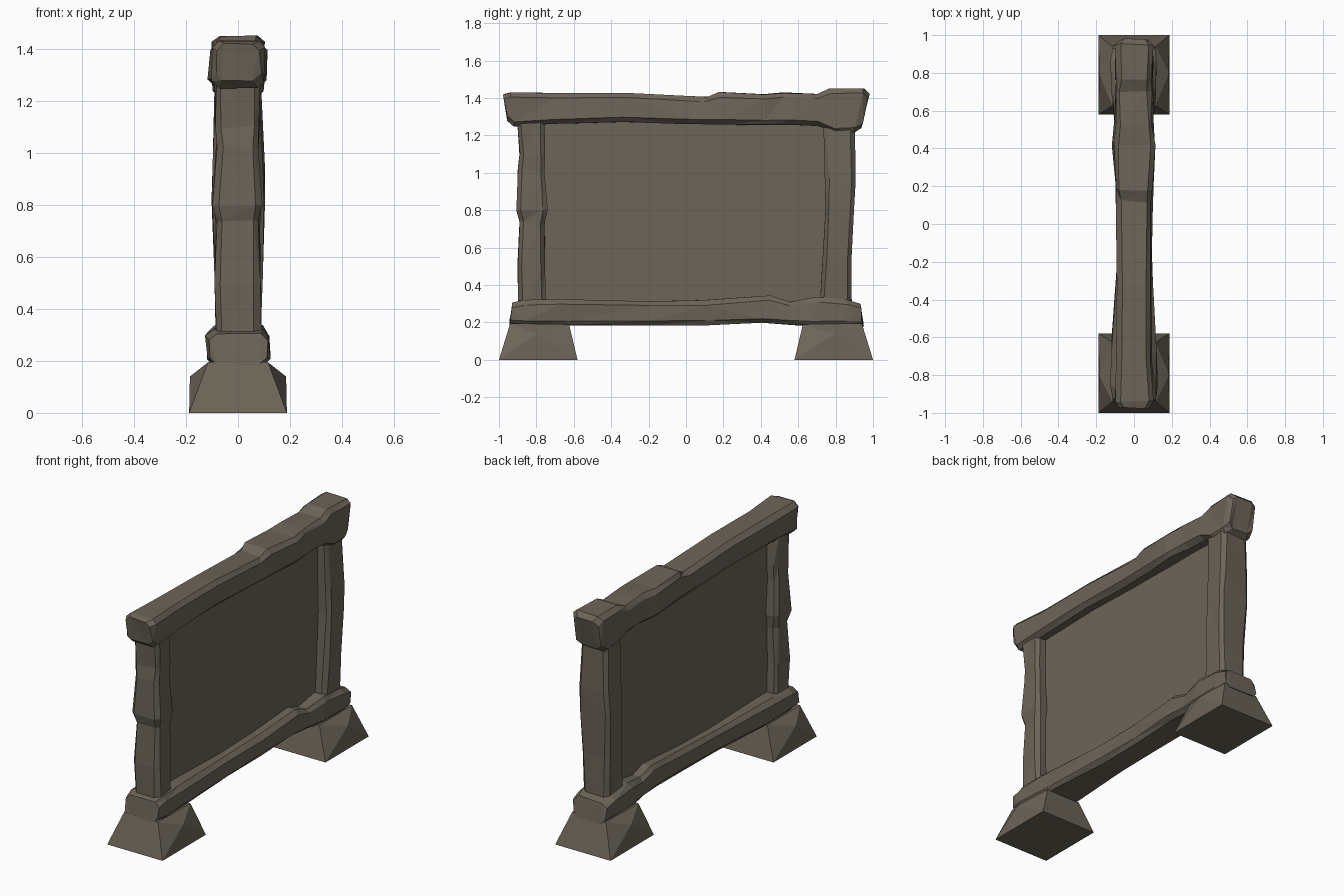
import bpy, bmesh, random
from mathutils import Vector

random.seed(4)

stone = bpy.data.materials.new("grey brown stone")
stone.diffuse_color = (0.15, 0.128, 0.098, 1)


def finish(name, bm):
    bmesh.ops.recalc_face_normals(bm, faces=bm.faces[:])
    me = bpy.data.meshes.new(name)
    bm.to_mesh(me)
    bm.free()
    me.materials.append(stone)
    ob = bpy.data.objects.new(name, me)
    bpy.context.collection.objects.link(ob)
    return ob


def beam(name, stations, upright=False, chamfer=0.025, rough=0.006):
    """Rough hewn beam: chamfered rings at (pos at low side, pos at high side, low, high, half width)."""
    bm = bmesh.new()
    rings = []
    for a0, a1, lo, hi, w in stations:
        c = chamfer
        outline = [(-w + c, lo), (w - c, lo), (w, lo + c), (w, hi - c),
                   (w - c, hi), (-w + c, hi), (-w, hi - c), (-w, lo + c)]
        ring = []
        for x, v in outline:
            a = a0 + (a1 - a0) * (v - lo) / (hi - lo)
            x += random.uniform(-rough, rough)
            v += random.uniform(-rough, rough) * 0.5
            a += random.uniform(-rough, rough)
            ring.append(bm.verts.new((x, v, a) if upright else (x, a, v)))
        rings.append(ring)
    for r, s in zip(rings, rings[1:]):
        for i in range(8):
            j = (i + 1) % 8
            bm.faces.new((r[i], r[j], s[j], s[i]))
    bm.faces.new(rings[0])
    bm.faces.new(rings[-1])
    bmesh.ops.triangulate(bm, faces=bm.faces[:])
    return finish(name, bm)


# Top rail, with raised broken lumps
beam("top_rail", [
    (-0.955, -0.975, 1.28, 1.42, 0.085), (-0.92, -0.94, 1.25, 1.43, 0.10),
    (-0.72, -0.70, 1.262, 1.425, 0.09), (-0.34, -0.32, 1.27, 1.425, 0.09),
    (0.0, 0.12, 1.262, 1.408, 0.092), (0.22, 0.18, 1.26, 1.43, 0.10),
    (0.42, 0.42, 1.255, 1.418, 0.112), (0.58, 0.52, 1.255, 1.428, 0.10),
    (0.71, 0.70, 1.25, 1.42, 0.098), (0.79, 0.77, 1.215, 1.45, 0.095),
    (0.90, 0.95, 1.215, 1.45, 0.10), (0.935, 0.98, 1.24, 1.425, 0.08)])

# Bottom rail, wider over the feet
beam("bottom_rail", [
    (-0.945, -0.93, 0.185, 0.305, 0.11), (-0.86, -0.86, 0.185, 0.32, 0.122),
    (-0.60, -0.70, 0.185, 0.325, 0.115), (-0.20, -0.20, 0.182, 0.315, 0.092),
    (0.12, 0.10, 0.188, 0.318, 0.092), (0.40, 0.45, 0.198, 0.342, 0.10),
    (0.56, 0.55, 0.188, 0.312, 0.10), (0.66, 0.70, 0.182, 0.335, 0.118),
    (0.86, 0.86, 0.182, 0.322, 0.122), (0.945, 0.93, 0.18, 0.30, 0.11)])

# Side posts
beam("near_post", [
    (0.28, 0.28, -0.895, -0.75, 0.085), (0.50, 0.50, -0.90, -0.757, 0.085),
    (0.74, 0.72, -0.888, -0.757, 0.082), (0.80, 0.80, -0.905, -0.742, 0.095),
    (1.02, 1.0, -0.90, -0.757, 0.083), (1.10, 1.10, -0.89, -0.757, 0.085),
    (1.30, 1.30, -0.905, -0.755, 0.085)], True, 0.022)
beam("far_post", [
    (0.28, 0.28, 0.715, 0.885, 0.085), (0.55, 0.55, 0.73, 0.888, 0.092),
    (0.82, 0.82, 0.745, 0.90, 0.105), (0.96, 0.96, 0.745, 0.905, 0.10),
    (1.30, 1.30, 0.735, 0.90, 0.085)], True, 0.022)

# Thin recessed board
bm = bmesh.new()
bmesh.ops.create_cube(bm, size=1)
for v in bm.verts:
    v.co = Vector((v.co.x * 0.045, v.co.y * 1.58, 0.795 + v.co.z * 1.02))
finish("board", bm)

# Flared feet, with bulging side faces
for s, name in ((-1, "near_foot"), (1, "far_foot")):
    bm = bmesh.new()
    for m in (-1, 1):
        for p in ((0.188, 1.0, 0), (0.188, 0.58, 0), (0.115, 0.94, 0.195),
                  (0.115, 0.625, 0.19), (0.185, 0.80, 0.14)):
            bm.verts.new((m * p[0], s * p[1], p[2]))
    bmesh.ops.convex_hull(bm, input=bm.verts[:])
    finish(name, bm)
